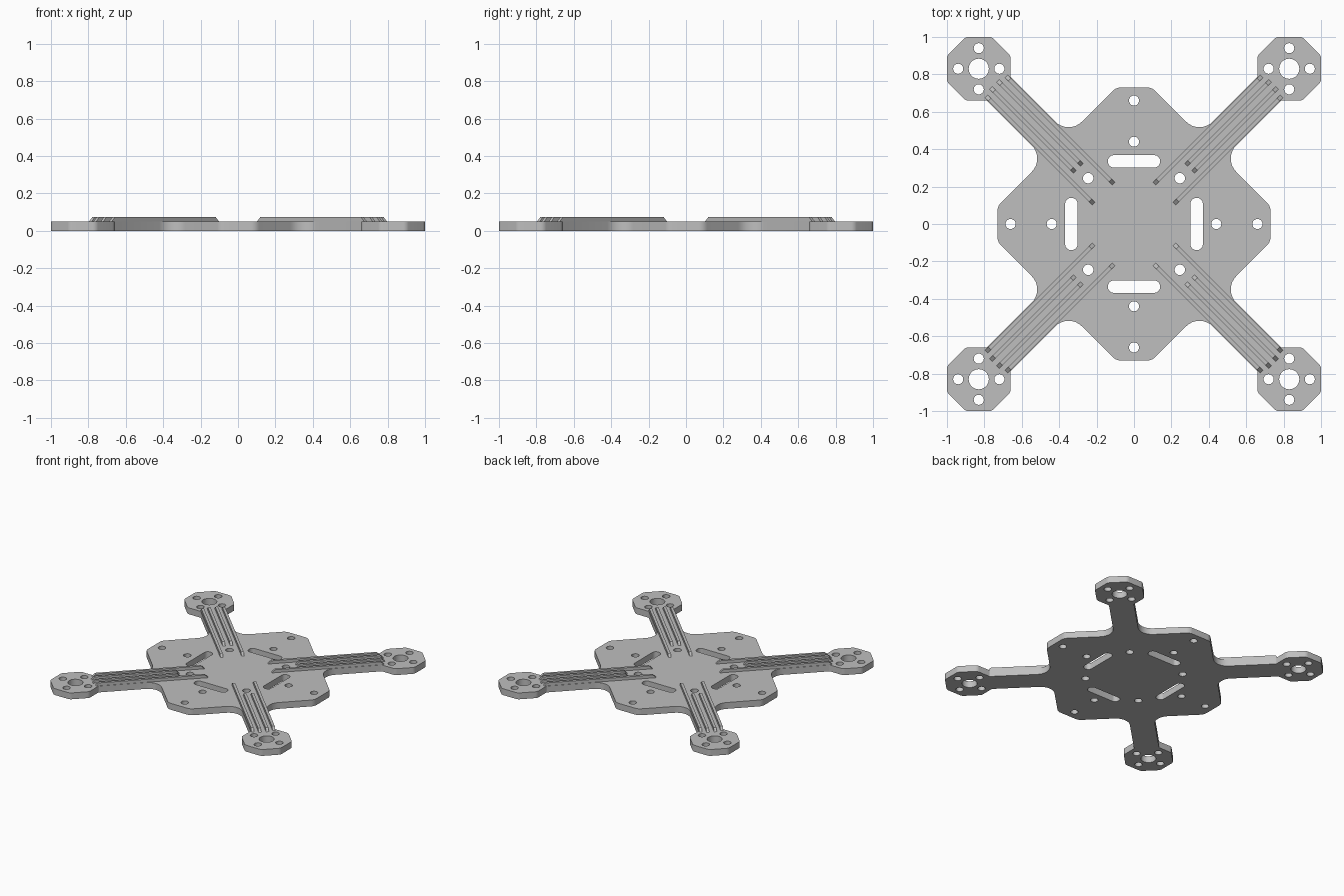
import bpy, bmesh
from math import pi, cos, sin, tan, radians
from mathutils import Vector, Matrix

cube = bpy.data.objects.get("Cube")
if cube:
    bpy.data.objects.remove(cube, do_unlink=True)

PLATE_TOP = 0.05
RIB_TOP = 0.073

grey = bpy.data.materials.new("frame grey")
grey.use_nodes = True
colour = (0.52, 0.52, 0.52, 1)
grey.diffuse_color = colour
next(n for n in grey.node_tree.nodes if n.type == 'BSDF_PRINCIPLED').inputs["Base Color"].default_value = colour


def rounded(corners, segments=8):
    """Loop of points through (x, y, radius) corners, each replaced by an arc."""
    loop = []
    for i, (x, y, r) in enumerate(corners):
        p = Vector((x, y))
        a = (Vector(corners[i - 1][:2]) - p).normalized()
        b = (Vector(corners[(i + 1) % len(corners)][:2]) - p).normalized()
        half = a.angle(b) / 2
        centre = p + (a + b).normalized() * (r / sin(half))
        start = p + a * (r / tan(half)) - centre
        sweep = start.angle_signed(p + b * (r / tan(half)) - centre)
        for k in range(segments + 1):
            loop.append(centre + Matrix.Rotation(-sweep * k / segments, 2) @ start)
    return loop


def circle(x, y, r, n=24):
    return [Vector((x + r * cos(2 * pi * k / n), y + r * sin(2 * pi * k / n))) for k in range(n)]


def box_corners(x, y, hx, hy, r):
    return [(x - hx, y - hy, r), (x + hx, y - hy, r), (x + hx, y + hy, r), (x - hx, y + hy, r)]


def add_object(name, mesh):
    mesh.materials.clear()
    mesh.materials.append(grey)
    obj = bpy.data.objects.new(name, mesh)
    bpy.context.collection.objects.link(obj)
    return obj


# Quarter of the outline: body corner, arm fillet, motor pod, then mirrored back
half_quarter = [(0.73, 0.095, 0.06), (0.476, 0.35, 0.1), (0.786, 0.66, 0.012),
                (0.90, 0.66, 0.04), (1.0, 0.76, 0.04), (1.0, 0.90, 0.04)]
quarter = half_quarter + [(y, x, r) for x, y, r in reversed(half_quarter)]
outline, holes = [], []
for q in range(4):
    turn = Matrix.Rotation(q * pi / 2, 2)
    outline += [(*(turn @ Vector((x, y))), r) for x, y, r in quarter]
    # Body bolt holes, pod shaft hole and the four pod screw holes
    spots = [(0.66, 0, 0.027), (0.44, 0, 0.027), (0.245, 0.245, 0.028), (0.83, 0.83, 0.054)]
    spots += [(0.83 + dx, 0.83 + dy, 0.027) for dx, dy in ((0.11, 0), (-0.11, 0), (0, 0.11), (0, -0.11))]
    loops = [circle(*s) for s in spots]
    # Strap slot
    loops.append(rounded(box_corners(0.335, 0, 0.033, 0.139, 0.03)))
    holes += [[turn @ p for p in loop] for loop in loops]

# Flat plate, filled between the outline and the holes
curve = bpy.data.curves.new("plate outline", 'CURVE')
curve.dimensions = '2D'
curve.fill_mode = 'BOTH'
curve.extrude = PLATE_TOP / 2
for loop in [rounded(outline)] + holes:
    spline = curve.splines.new('POLY')
    spline.points.add(len(loop) - 1)
    for point, p in zip(spline.points, loop):
        point.co = (p.x, p.y, 0, 1)
    spline.use_cyclic_u = True
helper = bpy.data.objects.new("plate outline", curve)
bpy.context.collection.objects.link(helper)
depsgraph = bpy.context.evaluated_depsgraph_get()
mesh = bpy.data.meshes.new_from_object(helper.evaluated_get(depsgraph))
bpy.data.objects.remove(helper, do_unlink=True)

bm = bmesh.new()
bm.from_mesh(mesh)
bmesh.ops.remove_doubles(bm, verts=bm.verts, dist=0.0001)
bmesh.ops.translate(bm, verts=bm.verts, vec=(0, 0, PLATE_TOP / 2))
bmesh.ops.recalc_face_normals(bm, faces=bm.faces)
bm.to_mesh(mesh)
bm.free()
plate = add_object("frame_plate", mesh)
bpy.ops.object.select_all(action='DESELECT')
plate.select_set(True)
bpy.context.view_layer.objects.active = plate
bpy.ops.object.shade_smooth_by_angle(angle=radians(30))


def add_ribs(name, angle):
    """Four stiffening ribs with sloped ends along one arm."""
    bm = bmesh.new()
    half_width, slope = 0.01, 0.024
    for offset, start, end in ((0.076, 0.23, 1.04), (0.027, 0.42, 1.055)):
        for side in (-1, 1):
            y = side * offset - half_width
            profile = [(start, PLATE_TOP - 0.005), (start, PLATE_TOP), (start + slope, RIB_TOP),
                       (end - slope, RIB_TOP), (end, PLATE_TOP), (end, PLATE_TOP - 0.005)]
            face = bm.faces.new([bm.verts.new((x, y, z)) for x, z in profile])
            grown = bmesh.ops.extrude_face_region(bm, geom=[face])["geom"]
            bmesh.ops.translate(bm, vec=(0, 2 * half_width, 0),
                                verts=[g for g in grown if isinstance(g, bmesh.types.BMVert)])
    bmesh.ops.recalc_face_normals(bm, faces=bm.faces)
    bmesh.ops.rotate(bm, verts=bm.verts, cent=(0, 0, 0), matrix=Matrix.Rotation(angle, 3, 'Z'))
    mesh = bpy.data.meshes.new(name)
    bm.to_mesh(mesh)
    bm.free()
    add_object(name, mesh)


# Ribs on the four arms
for i, corner in enumerate(("back_left", "back_right", "front_right", "front_left")):
    add_ribs(corner + "_arm_ribs", radians(45 + 90 * i))
